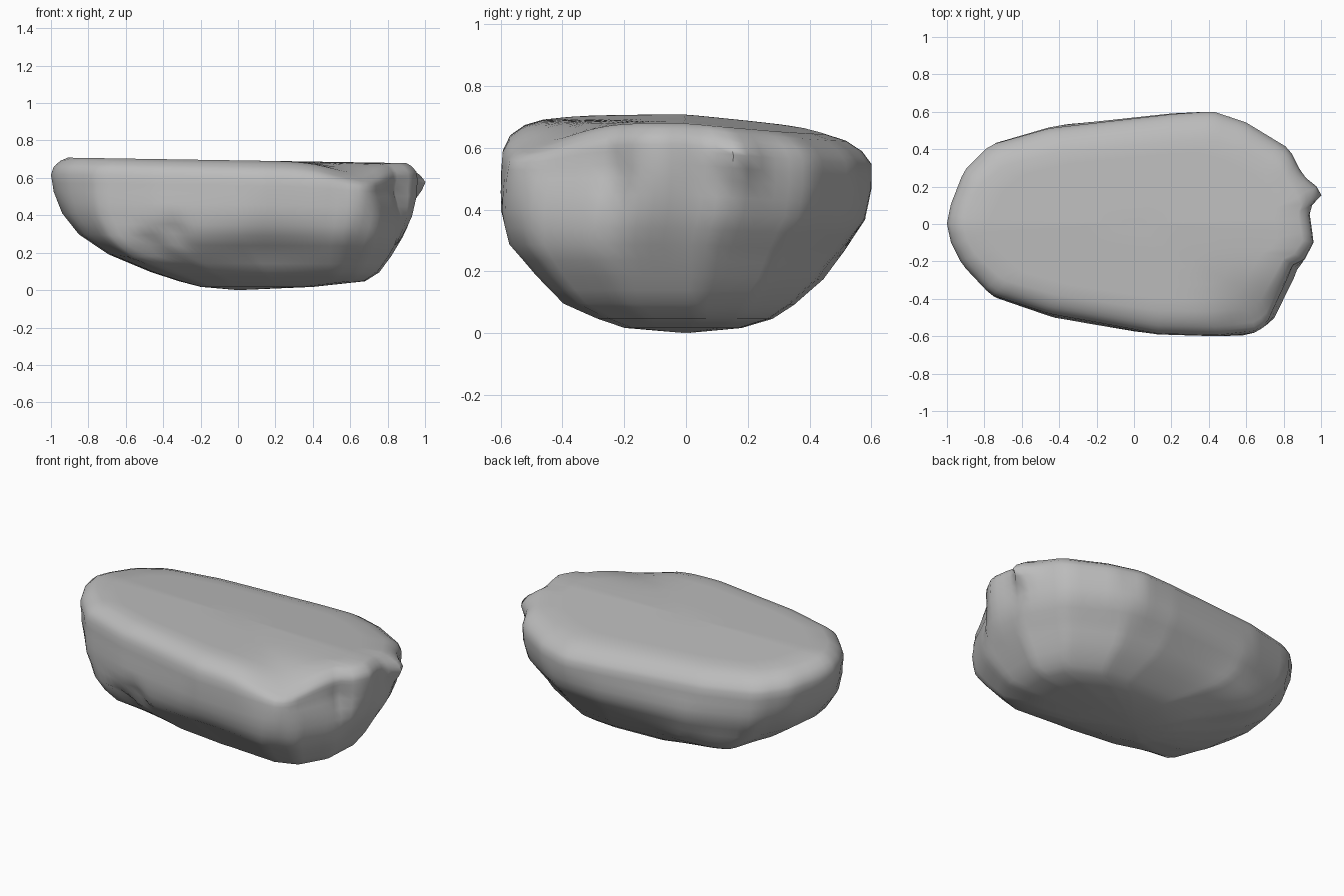
import bpy
import bmesh
from math import exp, cos, sin, tau
from mathutils import Vector

cube = bpy.data.objects.get("Cube")
if cube:
    bpy.data.objects.remove(cube, do_unlink=True)

# Stone colour
stone = bpy.data.materials.new("stone grey")
stone.use_nodes = True
GREY = (0.5, 0.5, 0.5, 1)
stone.diffuse_color = GREY
bsdf = stone.node_tree.nodes["Principled BSDF"]
bsdf.inputs["Base Color"].default_value = GREY
bsdf.inputs["Roughness"].default_value = 0.9

# Widest outline of the boulder, counter-clockwise
RIM = [(-1, 0), (-.98, -.1), (-.92, -.22), (-.77, -.38), (-.45, -.485),
       (-.2, -.53), (.12, -.59), (.45, -.6), (.65, -.58), (.71, -.54),
       (.85, -.23), (.91, -.2), (.96, -.1), (.935, .08), (.95, .16),
       (.83, .4), (.6, .54), (.42, .6), (.2, .585), (-.45, .51),
       (-.77, .42), (-.91, .28), (-.98, .1)]

# Squarer outline of the underside
BASE = [(-.96, 0), (-.94, -.18), (-.8, -.39), (-.45, -.51), (0, -.58),
        (.6, -.6), (.8, -.52), (.94, -.27), (.96, .1), (.83, .38),
        (.5, .57), (.2, .6), (-.4, .57), (-.78, .44), (-.93, .2)]

# Height fraction and left, right, front, back limits of each layer
LAYERS = [(1, -.91, .9, -.47, .45), (.975, -.95, .93, -.53, .52),
          (.93, -.985, .955, -.575, .57), (.87, -1, .96, -.595, .6),
          (.74, -.985, .955, -.6, .6), (.58, -.94, .93, -.6, .58),
          (.42, -.85, .88, -.575, .515), (.27, -.69, .82, -.49, .445),
          (.14, -.47, .755, -.4, .35), (.07, -.32, .68, -.29, .28),
          (.025, -.2, .4, -.2, .18)]

# Dents and bulges: centre, size, push
DENTS = [((.15, -.52, .19), (.3, .2, .13), (0, .035, 0)),
         ((-.35, -.46, .31), (.07, .2, .05), (.01, .035, .01)),
         ((-.47, -.43, .25), (.07, .2, .05), (.01, .035, .01)),
         ((-.58, -.37, .19), (.2, .15, .1), (-.01, -.05, -.015)),
         ((-.5, .36, .17), (.25, .15, .13), (-.01, .045, -.015)),
         ((.68, -.52, .68), (.22, .2, .12), (0, .01, -.07)),
         ((.86, -.23, .5), (.08, .04, .07), (-.02, .01, 0)),
         ((.96, .17, .57), (.15, .06, .06), (.06, 0, 0)),
         ((.93, .08, .5), (.1, .05, .07), (-.01, 0, 0))]


def top_height(x, y):
    return .708 - .016 * (x + .9) - .095 * max(0, y)


def cross(a, b):
    return a.x * b.y - a.y * b.x


def sample(points, count):
    """Points where evenly turned rays leave the outline."""
    corners = [Vector(p) for p in points]
    result = []
    for k in range(count):
        ray = Vector((cos(tau * k / count), sin(tau * k / count)))
        reach = 0
        for a, b in zip(corners, corners[1:] + corners[:1]):
            edge = b - a
            bottom = cross(ray, edge)
            if abs(bottom) > 1e-9:
                if -1e-6 <= cross(a, ray) / bottom <= 1 + 1e-6:
                    reach = max(reach, cross(a, edge) / bottom)
        result.append(ray * reach)
    return result


def dent(p):
    moved = p.copy()
    for centre, size, push in DENTS:
        d = sum(((p[i] - centre[i]) / size[i]) ** 2 for i in range(3))
        moved += Vector(push) * exp(-d)
    return moved


# Boulder: stacked layers with a nearly flat tilted top
bm = bmesh.new()
SIDES = 120
rim, base = sample(RIM, SIDES), sample(BASE, SIDES)


def ring(layer, shrink=1):
    t, left, right, front, back = layer
    mix = min(1, max(0, (.8 - t) / .45))
    outline = [a.lerp(b, mix) for a, b in zip(rim, base)]
    xs, ys = [p.x for p in outline], [p.y for p in outline]
    verts = []
    for p in outline:
        x = left + (right - left) * (p.x - min(xs)) / (max(xs) - min(xs))
        y = front + (back - front) * (p.y - min(ys)) / (max(ys) - min(ys))
        x, y = x * shrink, y * shrink
        verts.append(bm.verts.new(dent(Vector((x, y, t * top_height(x, y))))))
    return verts


def between(a, b):
    return [(u + v) / 2 for u, v in zip(a, b)]


layers = [LAYERS[0]]
for upper, lower in zip(LAYERS, LAYERS[1:]):
    layers += [between(upper, lower), lower]
rings = [ring(LAYERS[0], s) for s in (.3, .5, .7, .85)]
rings += [ring(layer) for layer in layers]
for upper, lower in zip(rings, rings[1:]):
    for i in range(SIDES):
        j = (i + 1) % SIDES
        bm.faces.new((upper[i], lower[i], lower[j], upper[j]))

# Close the top and the underside
for loop, z in ((rings[0], top_height(0, 0)), (rings[-1], 0)):
    mid = bm.verts.new((0, 0, z))
    for i in range(SIDES):
        bm.faces.new((mid, loop[i], loop[(i + 1) % SIDES]))
bmesh.ops.recalc_face_normals(bm, faces=bm.faces)

mesh = bpy.data.meshes.new("boulder")
bm.to_mesh(mesh)
bm.free()
mesh.materials.append(stone)
boulder = bpy.data.objects.new("boulder", mesh)
bpy.context.collection.objects.link(boulder)
bpy.context.view_layer.objects.active = boulder
boulder.select_set(True)
bpy.ops.object.shade_smooth_by_angle(angle=1)
